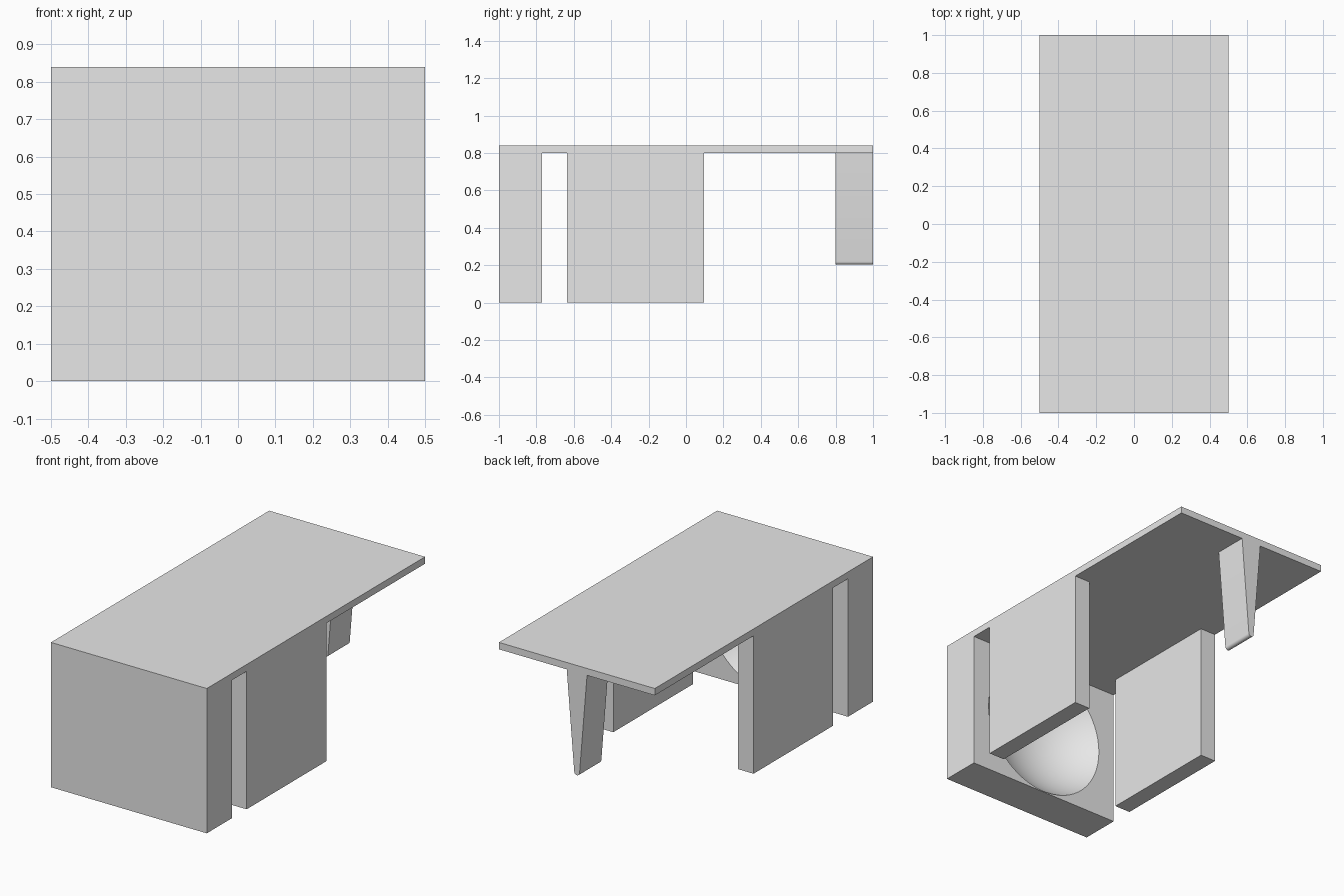
import bpy, bmesh, math
from mathutils import Matrix, Vector

if "Cube" in bpy.data.objects:
    bpy.data.objects.remove(bpy.data.objects["Cube"], do_unlink=True)

GREY = (0.8, 0.8, 0.8, 1.0)
grey = bpy.data.materials.new("plain grey")
grey.use_nodes = True
grey.diffuse_color = GREY
grey.node_tree.nodes["Principled BSDF"].inputs["Base Color"].default_value = GREY


def add_object(name, bm):
    bmesh.ops.recalc_face_normals(bm, faces=bm.faces)
    mesh = bpy.data.meshes.new(name)
    bm.to_mesh(mesh)
    bm.free()
    mesh.materials.append(grey)
    obj = bpy.data.objects.new(name, mesh)
    bpy.context.collection.objects.link(obj)
    return obj


def box(name, low, high):
    low, high = Vector(low), Vector(high)
    bm = bmesh.new()
    fit = Matrix.Translation((low + high) / 2) @ Matrix.Diagonal((*(high - low), 1))
    bmesh.ops.create_cube(bm, size=1, matrix=fit)
    return add_object(name, bm)


def smooth(obj):
    bpy.ops.object.select_all(action="DESELECT")
    obj.select_set(True)
    bpy.context.view_layer.objects.active = obj
    bpy.ops.object.shade_smooth_by_angle(angle=math.radians(30))


# Thin top and the two side panels
box("top_slab", (-0.5, -1, 0.8), (0.5, 1, 0.84))
box("left_panel", (0.4, -0.635, 0), (0.5, 0.095, 0.8))
box("right_panel", (-0.5, -0.635, 0), (-0.4, 0.095, 0.8))

# Front block with a shallow round bowl sunk into its rear face
block = box("front_block", (-0.5, -1, 0), (0.5, -0.77, 0.8))
rim, depth = 0.395, 0.2
radius = (rim ** 2 + depth ** 2) / (2 * depth)
bm = bmesh.new()
place = Matrix.Translation((0, -0.77 - depth + radius, 0.4)) @ Matrix.Rotation(math.pi / 2, 4, "X")
bmesh.ops.create_uvsphere(bm, u_segments=64, v_segments=48, radius=radius, matrix=place)
cutter = add_object("bowl_cutter", bm)
cutter.hide_render = True
cut = block.modifiers.new("bowl", "BOOLEAN")
cut.operation, cut.solver, cut.object = "DIFFERENCE", "EXACT", cutter
bpy.context.view_layer.objects.active = block
bpy.ops.object.modifier_apply(modifier=cut.name)
bpy.data.objects.remove(cutter, do_unlink=True)
smooth(block)

# Tapered rear fin with a rounded tip
tip = 0.017
profile = [(0.065, 0.8)]
for i in range(9):
    a = math.pi * i / 8
    profile.append((tip * math.cos(a), 0.203 + tip - tip * math.sin(a)))
profile.append((-0.065, 0.8))
bm = bmesh.new()
face = bm.faces.new([bm.verts.new((x, 0.8, z)) for x, z in profile])
sides = bmesh.ops.extrude_face_region(bm, geom=[face], use_keep_orig=True)
moved = [v for v in sides["geom"] if isinstance(v, bmesh.types.BMVert)]
bmesh.ops.translate(bm, verts=moved, vec=(0, 0.2, 0))
smooth(add_object("rear_fin", bm))
